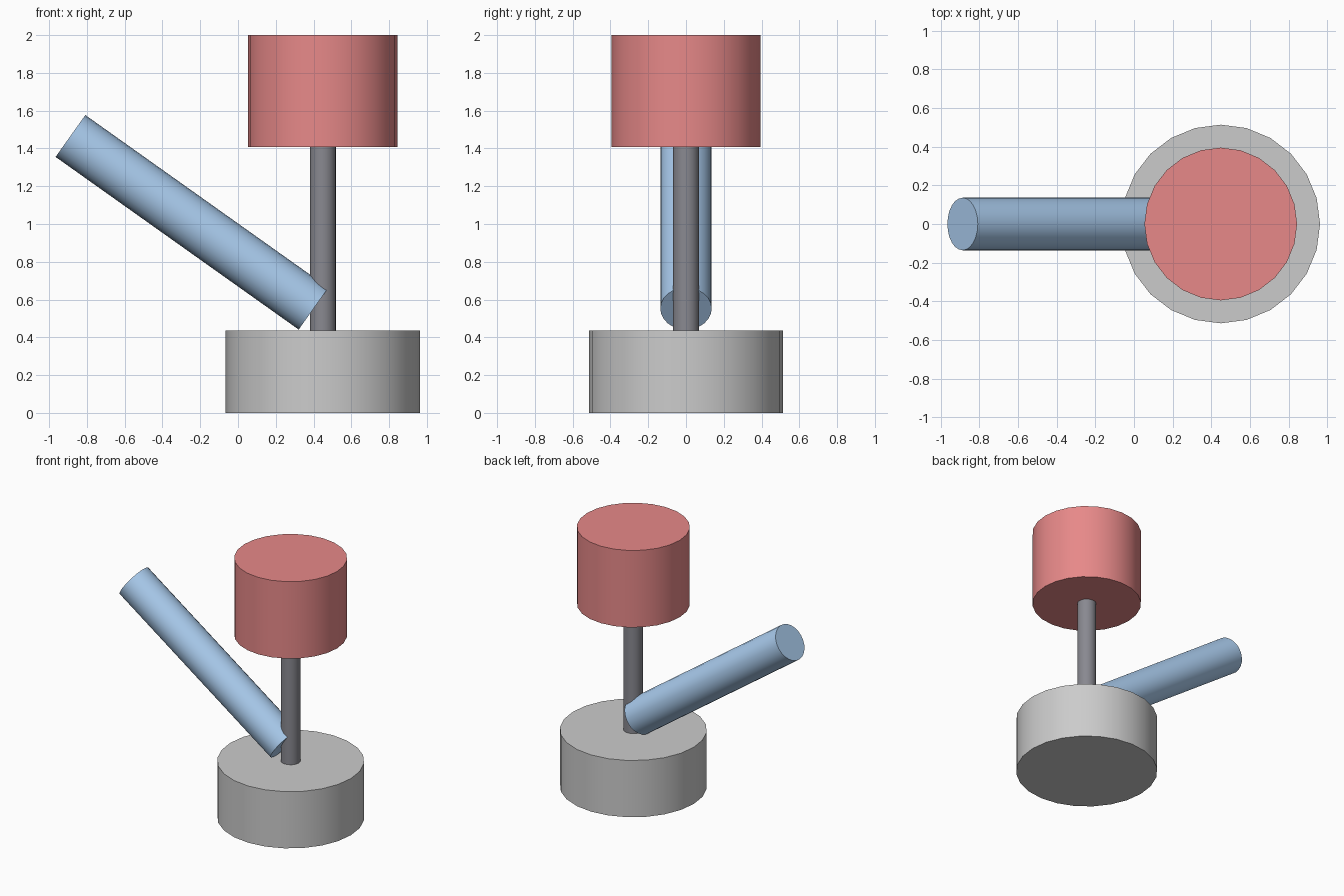
import bpy
import math
from mathutils import Vector

if "Cube" in bpy.data.objects:
    bpy.data.objects.remove(bpy.data.objects["Cube"])


def colour(name, rgb):
    mat = bpy.data.materials.new(name)
    mat.diffuse_color = (*rgb, 1)
    mat.use_nodes = True
    mat.node_tree.nodes["Principled BSDF"].inputs["Base Color"].default_value = mat.diffuse_color
    return mat


def cylinder(name, start, end, radius, mat=None):
    """Smooth-sided capped cylinder running from start to end."""
    a, b = Vector(start), Vector(end)
    axis = b - a
    bpy.ops.mesh.primitive_cylinder_add(
        vertices=24, radius=radius, depth=axis.length, location=(a + b) / 2,
        rotation=Vector((0, 0, 1)).rotation_difference(axis).to_euler())
    obj = bpy.context.object
    obj.name = name
    bpy.ops.object.shade_smooth_by_angle(angle=math.radians(30))
    if mat:
        obj.data.materials.append(mat)
    return obj


CX = 0.449  # shared axis of base, post and head

red = colour("red", (0.8, 0.25, 0.25))
blue = colour("blue", (0.4, 0.6, 0.85))
dark = colour("dark_grey", (0.25, 0.25, 0.28))

# Base drum, thin post and top drum stacked on one axis
cylinder("base", (CX, 0, 0), (CX, 0, 0.437), 0.514)
cylinder("post", (CX, 0, 0.42), (CX, 0, 1.42), 0.069, dark)
cylinder("head", (CX, 0, 1.407), (CX, 0, 2.0), 0.395, red)

# Slanted arm leaning away from the foot of the post
cylinder("slanted_arm", (0.40, 0, 0.552), (-0.887, 0, 1.466), 0.136, blue)
